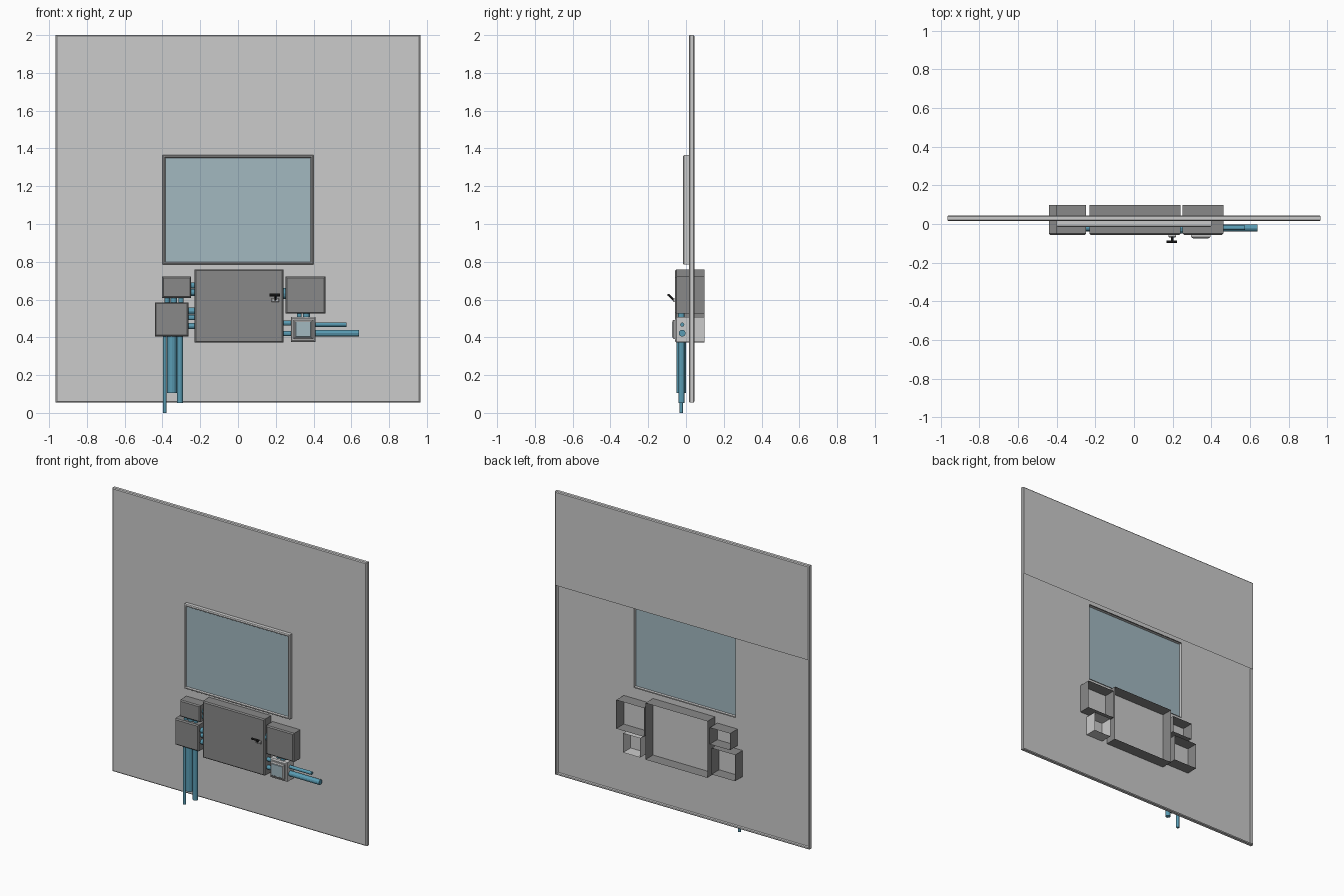
import bpy, bmesh, math
from mathutils import Vector

if "Cube" in bpy.data.objects:
    bpy.data.objects.remove(bpy.data.objects["Cube"])


def mat(name, r, g, b):
    m = bpy.data.materials.new(name)
    m.diffuse_color = (r, g, b, 1)
    m.use_nodes = True
    m.node_tree.nodes["Principled BSDF"].inputs["Base Color"].default_value = m.diffuse_color
    return m


DARK = mat("dark_grey", 0.25, 0.25, 0.25)
BLUE = mat("pipe_blue", 0.10, 0.33, 0.45)
GLASS = mat("glass_blue", 0.36, 0.48, 0.53)
BLACK = mat("black", 0.02, 0.02, 0.02)


def finish(name, bm, material=None):
    me = bpy.data.meshes.new(name)
    bmesh.ops.recalc_face_normals(bm, faces=bm.faces[:])
    bm.to_mesh(me)
    bm.free()
    ob = bpy.data.objects.new(name, me)
    bpy.context.collection.objects.link(ob)
    if material:
        me.materials.append(material)
    return ob


def loft(name, rect, rings, material=None, cap=False, cap_start=False):
    """Skin rectangular rings; each ring is (inset of rect, y)."""
    x0, x1, z0, z1 = rect
    bm = bmesh.new()
    loops = []
    for ring in rings:
        if len(ring) == 2:
            i, y = ring
            a, b, c, d = x0 + i, x1 - i, z0 + i, z1 - i
        else:
            a, b, c, d, y = ring
        loops.append([bm.verts.new((x, y, z)) for x, z in ((a, c), (b, c), (b, d), (a, d))])
    for p, q in zip(loops, loops[1:]):
        for k in range(4):
            n = (k + 1) % 4
            bm.faces.new((p[k], p[n], q[n], q[k]))
    if cap:
        bm.faces.new(loops[-1])
    if cap_start:
        bm.faces.new(loops[0])
    return finish(name, bm, material)


def pipe(name, a, b, r, material=BLUE, sides=12):
    a, b = Vector(a), Vector(b)
    bm = bmesh.new()
    bmesh.ops.create_cone(bm, cap_ends=True, segments=sides, radius1=r, radius2=r,
                          depth=(b - a).length)
    ob = finish(name, bm, material)
    ob.location = (a + b) / 2
    ob.rotation_euler = (b - a).to_track_quat('Z', 'Y').to_euler()
    return ob


# Wall: open-backed shell with a window opening and a closed upper back
WALL = (-0.965, 0.965, 0.055, 2.0)
loft("wall", WALL, [(-0.385, 0.385, 0.797, 1.352, 0.015), (0.006, 0.015), (0, 0.02),
                    (0, 0.04), (0.006, 0.045)])
loft("wall_upper_back", (-0.959, 0.959, 1.355, 1.994), [(0, 0.045)], cap=True)

# Window frame and pane
loft("window_frame", (-0.40, 0.40, 0.785, 1.365),
     [(0, 0.015), (0, -0.010), (0.005, -0.016), (0.011, -0.016), (0.015, -0.010), (0.015, 0.015)])
loft("window_pane", (-0.386, 0.386, 0.798, 1.351), [(0, -0.006)], GLASS, cap=True)

# Utility boxes, open at the back and passing through the wall
BOXES = {
    "main_cabinet": ((-0.23, 0.24, 0.372, 0.76), DARK),
    "upper_left_box": ((-0.402, -0.248, 0.608, 0.722), DARK),
    "lower_left_box": ((-0.44, -0.262, 0.405, 0.585), DARK),
    "upper_right_box": ((0.252, 0.462, 0.525, 0.722), DARK),
    "meter_box": ((0.28, 0.41, 0.375, 0.507), None),
}
for name, (rect, m) in BOXES.items():
    loft(name, rect, [(0, 0.097), (0, -0.05), (0.007, -0.057)], m, cap=True)

# Raised meter window
loft("meter_rim", (0.294, 0.396, 0.392, 0.492),
     [(0, -0.055), (0, -0.066), (0.006, -0.072), (0.009, -0.072)], cap=True)
loft("meter_glass", (0.303, 0.387, 0.401, 0.483), [(0, -0.071), (0.003, -0.074)], GLASS, cap=True)

# Vertical pipes: (x, y, bottom z, top z, radius)
for i, (x, y, z0, z1, r) in enumerate([
        (-0.388, -0.025, 0.0, 0.42, 0.010), (-0.350, -0.025, 0.105, 0.42, 0.026),
        (-0.307, -0.025, 0.052, 0.42, 0.016),
        (-0.375, -0.025, 0.57, 0.62, 0.014), (-0.340, -0.025, 0.57, 0.62, 0.017),
        (-0.302, -0.025, 0.57, 0.62, 0.014),
        (0.325, -0.025, 0.49, 0.54, 0.012), (0.362, -0.025, 0.49, 0.54, 0.018)]):
    pipe(f"vertical_pipe_{i}", (x, y, z0), (x, y, z1), r)

# Horizontal pipes: (start x, end x, z, radius)
for i, (x0, x1, z, r) in enumerate([
        (-0.27, -0.21, 0.675, 0.016), (-0.27, -0.21, 0.638, 0.018),
        (-0.28, -0.21, 0.54, 0.018), (-0.28, -0.21, 0.505, 0.014), (-0.28, -0.21, 0.460, 0.016),
        (0.22, 0.27, 0.632, 0.030), (0.22, 0.30, 0.475, 0.013), (0.22, 0.30, 0.420, 0.014),
        (0.39, 0.64, 0.422, 0.018), (0.39, 0.575, 0.467, 0.011)]):
    y = -0.02
    pipe(f"horizontal_pipe_{i}", (x0, y, z), (x1, y, z), r)

# Cabinet latch: base, sloping stem and cross bar
loft("latch_base", (0.178, 0.218, 0.588, 0.606), [(0, -0.055), (0, -0.065), (0.003, -0.069)], cap=True)
pipe("latch_stem", (0.198, -0.062, 0.596), (0.198, -0.092, 0.624), 0.006, BLACK, 8)
pipe("latch_bar", (0.168, -0.092, 0.624), (0.222, -0.092, 0.624), 0.007, BLACK, 8)
